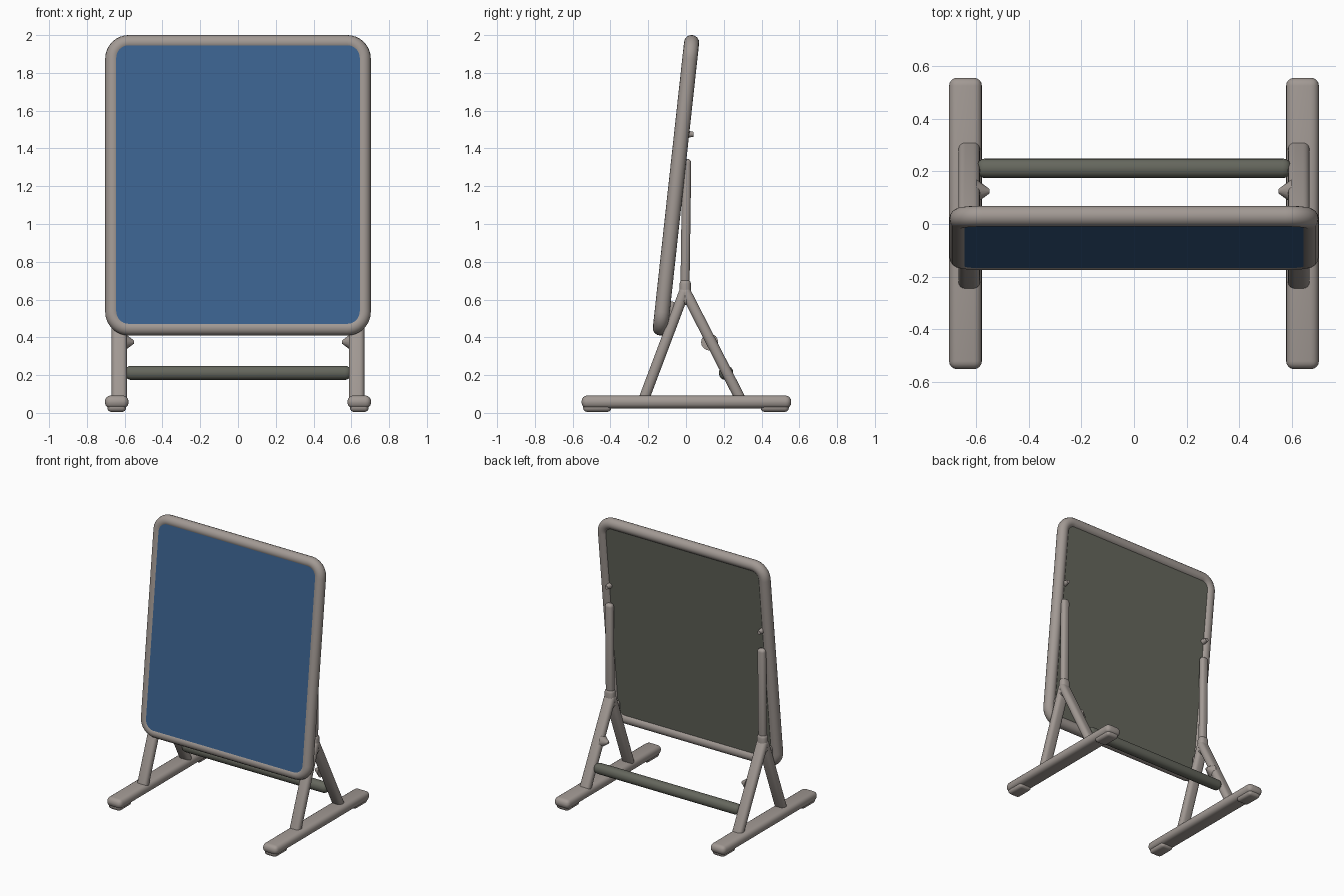
import bpy, bmesh, math
from mathutils import Vector, Matrix

cube = bpy.data.objects.get("Cube")
if cube:
    bpy.data.objects.remove(cube, do_unlink=True)


def material(name, colour):
    m = bpy.data.materials.new(name)
    m.use_nodes = True
    m.diffuse_color = (*colour, 1)
    m.node_tree.nodes["Principled BSDF"].inputs["Base Color"].default_value = (*colour, 1)
    return m


GREY = material("warm grey", (0.36, 0.32, 0.295))
BLUE = material("board blue", (0.045, 0.125, 0.28))
DARK = material("dark olive grey", (0.13, 0.135, 0.11))

# Tilted plane shared by the frame and the board
TILT = Matrix.Translation((0, -0.053, 1.205)) @ Matrix.Rotation(-0.109, 4, "X")


def finish(name, bm, mats, matrix=None):
    bmesh.ops.recalc_face_normals(bm, faces=bm.faces)
    mesh = bpy.data.meshes.new(name)
    bm.to_mesh(mesh)
    bm.free()
    for m in mats:
        mesh.materials.append(m)
    ob = bpy.data.objects.new(name, mesh)
    bpy.context.collection.objects.link(ob)
    if matrix:
        ob.matrix_world = matrix
    bpy.ops.object.select_all(action="DESELECT")
    ob.select_set(True)
    bpy.context.view_layer.objects.active = ob
    bpy.ops.object.shade_smooth_by_angle(angle=math.radians(40))
    return ob


def rounded_rect(hx, hz, r, steps=8):
    pts = []
    for k, (sx, sz) in enumerate([(1, 1), (-1, 1), (-1, -1), (1, -1)]):
        for i in range(steps + 1):
            a = math.pi / 2 * (k + i / steps)
            pts.append(Vector((sx * (hx - r) + r * math.cos(a), 0,
                               sz * (hz - r) + r * math.sin(a))))
    return pts


def beam(name, a, b, wide, thick, mat=GREY, bevel=0.45):
    """Soft-edged bar from a to b; wide runs across x."""
    a, b = Vector(a), Vector(b)
    d = (b - a).normalized()
    side = Vector((1, 0, 0)) if abs(d.x) < 0.9 else Vector((0, 1, 0))
    up = d.cross(side).normalized()
    bm = bmesh.new()
    bmesh.ops.create_cube(bm, size=1)
    for v in bm.verts:
        v.co = ((a + b) / 2 + side * v.co.x * wide + up * v.co.y * thick
                + d * v.co.z * (b - a).length)
    bmesh.ops.bevel(bm, geom=bm.edges[:], offset=bevel * min(wide, thick),
                    segments=4, profile=0.5, affect="EDGES")
    return finish(name, bm, [mat])


def cone(name, centre, r1, r2, depth, axis):
    bm = bmesh.new()
    rot = Vector((0, 0, 1)).rotation_difference(Vector(axis)).to_matrix().to_4x4()
    bmesh.ops.create_cone(bm, cap_ends=True, segments=16, radius1=r1, radius2=r2,
                          depth=depth, matrix=Matrix.Translation(centre) @ rot)
    return finish(name, bm, [GREY])


# Tubular frame: a round section swept round a rounded rectangle
bm = bmesh.new()
path = rounded_rect(0.663, 0.76, 0.085)
rings = []
for i, p in enumerate(path):
    t = (path[(i + 1) % len(path)] - path[i - 1]).normalized()
    out = Vector((0, 1, 0)).cross(t)
    rings.append([bm.verts.new(p + 0.04 * (math.cos(a) * out + math.sin(a) * Vector((0, 1, 0))))
                  for a in (math.tau * j / 16 for j in range(16))])
for i, ring in enumerate(rings):
    nxt = rings[(i + 1) % len(rings)]
    for j in range(16):
        k = (j + 1) % 16
        bm.faces.new((ring[j], ring[k], nxt[k], nxt[j]))
finish("board_frame", bm, [GREY], TILT)

# Board: blue front, dark back
bm = bmesh.new()
outline = rounded_rect(0.652, 0.747, 0.06)
front = bm.faces.new([bm.verts.new(p + Vector((0, -0.035, 0))) for p in outline])
ext = bmesh.ops.extrude_face_region(bm, geom=[front], use_keep_orig=True)
for v in (g for g in ext["geom"] if isinstance(g, bmesh.types.BMVert)):
    v.co.y = 0.022
bm.normal_update()
bmesh.ops.recalc_face_normals(bm, faces=bm.faces)
for f in bm.faces:
    f.material_index = 0 if f.normal.y < -0.5 else 1
finish("board_panel", bm, [BLUE, DARK], TILT)

# Stand: one set of parts per side
for label, s in (("left", 1), ("right", -1)):
    x = 0.628 * s
    beam(label + "_foot", (0.642 * s, -0.553, 0.058), (0.642 * s, 0.557, 0.058), 0.125, 0.068)
    for end, y in (("front", -0.47), ("rear", 0.47)):
        beam(f"{label}_{end}_foot_pad", (0.642 * s, y - 0.075, 0.03),
             (0.642 * s, y + 0.075, 0.03), 0.1, 0.05)
    beam(label + "_front_leg", (x, -0.228, 0.06), (x, -0.002, 0.66), 0.082, 0.056)
    beam(label + "_rear_leg", (x, 0.295, 0.06), (x, -0.012, 0.66), 0.082, 0.056)
    beam(label + "_leg_joint", (x, -0.004, 0.57), (x, -0.004, 0.71), 0.075, 0.06)
    beam(label + "_upright", (x, -0.006, 0.62), (x, 0.004, 1.345), 0.06, 0.048)
    beam(label + "_lower_bracket", (x, -0.085, 0.46), (x, -0.075, 0.59), 0.05, 0.04)
    # Clamp knobs on the legs and on the back of the frame
    cone(label + "_leg_knob", (0.575 * s, 0.125, 0.375), 0.045, 0.008, 0.05, (-s, 0, 0))
    cone(label + "_frame_knob", (x, 0.02, 1.475), 0.02, 0.013, 0.04, (0, 1, 0))

# Crossbar joining the rear legs
beam("crossbar", (-0.6, 0.212, 0.212), (0.6, 0.212, 0.212), 0.075, 0.075, DARK)
